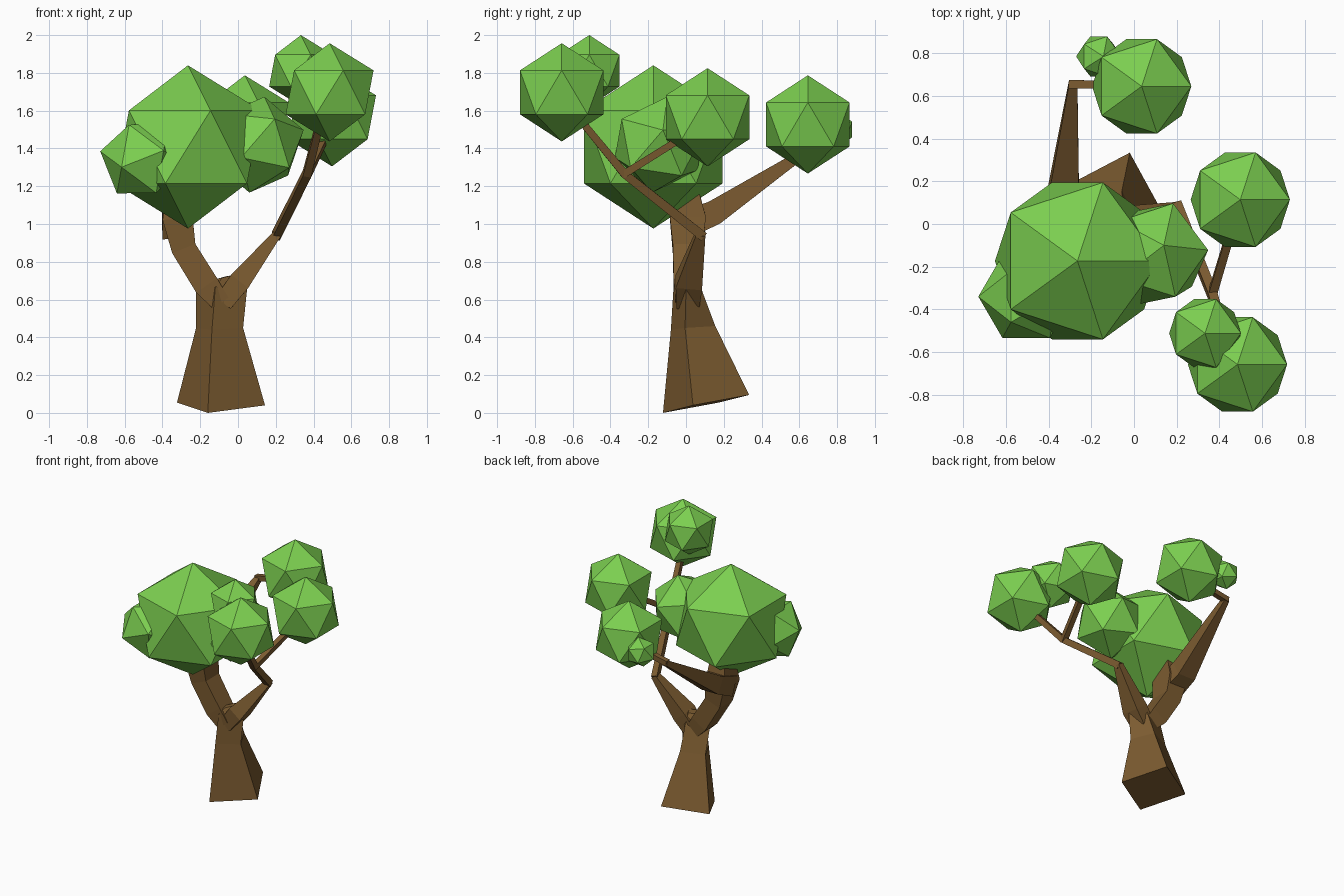
import bpy, bmesh
from mathutils import Vector

if "Cube" in bpy.data.objects:
    bpy.data.objects.remove(bpy.data.objects["Cube"])


def material(name, rgb):
    m = bpy.data.materials.new(name)
    m.diffuse_color = (*rgb, 1)
    m.use_nodes = True
    m.node_tree.nodes["Principled BSDF"].inputs["Base Color"].default_value = m.diffuse_color
    return m


BARK = material("bark", (0.2, 0.105, 0.03))
LEAF = material("leaf", (0.2, 0.62, 0.08))


def loft(name, rings):
    """Join four-cornered rings into a closed flat-faced solid."""
    bm = bmesh.new()
    loops = [[bm.verts.new(c) for c in r] for r in rings]
    for a, b in zip(loops, loops[1:]):
        for i in range(4):
            j = (i + 1) % 4
            bm.faces.new((a[i], a[j], b[j], b[i]))
    bm.faces.new(loops[0][::-1])
    bm.faces.new(loops[-1])
    bmesh.ops.recalc_face_normals(bm, faces=bm.faces[:])
    mesh = bpy.data.meshes.new(name)
    bm.to_mesh(mesh)
    bm.free()
    ob = bpy.data.objects.new(name, mesh)
    mesh.materials.append(BARK)
    bpy.context.collection.objects.link(ob)


def branch(name, ref, nodes):
    """Square tube through (x, y, z, half width along ref, other half width)."""
    pts = [Vector(n[:3]) for n in nodes]
    rings = []
    for i, (p, n) in enumerate(zip(pts, nodes)):
        t = Vector()
        if i:
            t += (p - pts[i - 1]).normalized()
        if i < len(pts) - 1:
            t += (pts[i + 1] - p).normalized()
        t.normalize()
        u = Vector(ref)
        u = (u - t * u.dot(t)).normalized()
        v = t.cross(u)
        rings.append([p + u * n[3] * a + v * n[4] * b
                      for a, b in ((-1, -1), (1, -1), (1, 1), (-1, 1))])
    loft(name, rings)


# trunk: each ring from three corners, the fourth completes the parallelogram
trunk = []
for a, b, d in (
    ((-.16, -.122, .0), (.143, .037, .04), (-.323, .175, .055)),
    ((-.138, -.08, .44), (.027, -.005, .45), (-.222, .08, .45)),
    ((-.12, -.066, .665), (.048, .0, .655), (-.222, .025, .64)),
    ((-.085, -.04, .715), (-.035, .01, .728), (-.112, .01, .71)),
):
    a, b, d = Vector(a), Vector(b), Vector(d)
    trunk.append([a, b, b + d - a, d])
loft("trunk", trunk)

X, Y = (1, 0, 0), (0, 1, 0)
# left fork rising into the big crown
branch("left_fork", Y, [(-.09, .01, .58, .065, .05), (-.166, .01, .675, .075, .067),
                        (-.287, .01, .87, .08, .066), (-.32, .01, 1.03, .095, .08),
                        (-.31, .0, 1.2, .06, .06)])
# long rear limb with its bent tip
branch("rear_limb", X, [(-.32, -.02, .99, .08, .075), (-.33, .15, 1.06, .072, .065),
                        (-.285, .66, 1.4, .02, .02)])
branch("rear_limb_tip", Y, [(-.302, .655, 1.4, .02, .02), (.0, .65, 1.46, .018, .018)])
# right fork and its two twigs
branch("right_fork", Y, [(-.08, .01, .58, .06, .05), (.004, .015, .69, .07, .057),
                         (.21, .078, .95, .025, .022)])
branch("right_limb", X, [(.2, .09, .935, .022, .025), (.365, -.325, 1.265, .022, .022),
                         (.45, -.6, 1.6, .018, .018)])
branch("right_twig", X, [(.365, -.335, 1.26, .02, .02), (.48, .05, 1.5, .018, .018)])

# leaf clumps: name, centre, radius, tilt
for name, pos, r, rot in (
    ("crown_main", (-.265, -.173, 1.408), .432, (0, 0, 0)),
    ("crown_right_front", (.485, -.658, 1.697), .26, (0, 0, 0)),
    ("crown_right_rear", (.498, .114, 1.565), .26, (0, 0, 0)),
    ("crown_rear", (.036, .645, 1.527), .26, (0, 0, 0)),
    ("crown_top", (.333, -.512, 1.812), .188, (0, 0, 0)),
    ("crown_inner", (.1, -.14, 1.42), .26, (-.155, .155, 0)),
    ("crown_left", (-.505, -.34, 1.345), .228, (0, .64, 0)),
    ("crown_rear_small", (-.165, .785, 1.5), .11, (0, .2, 0)),
):
    bpy.ops.mesh.primitive_ico_sphere_add(subdivisions=1, radius=r, location=pos, rotation=rot)
    ob = bpy.context.object
    ob.name = name
    ob.data.materials.append(LEAF)
